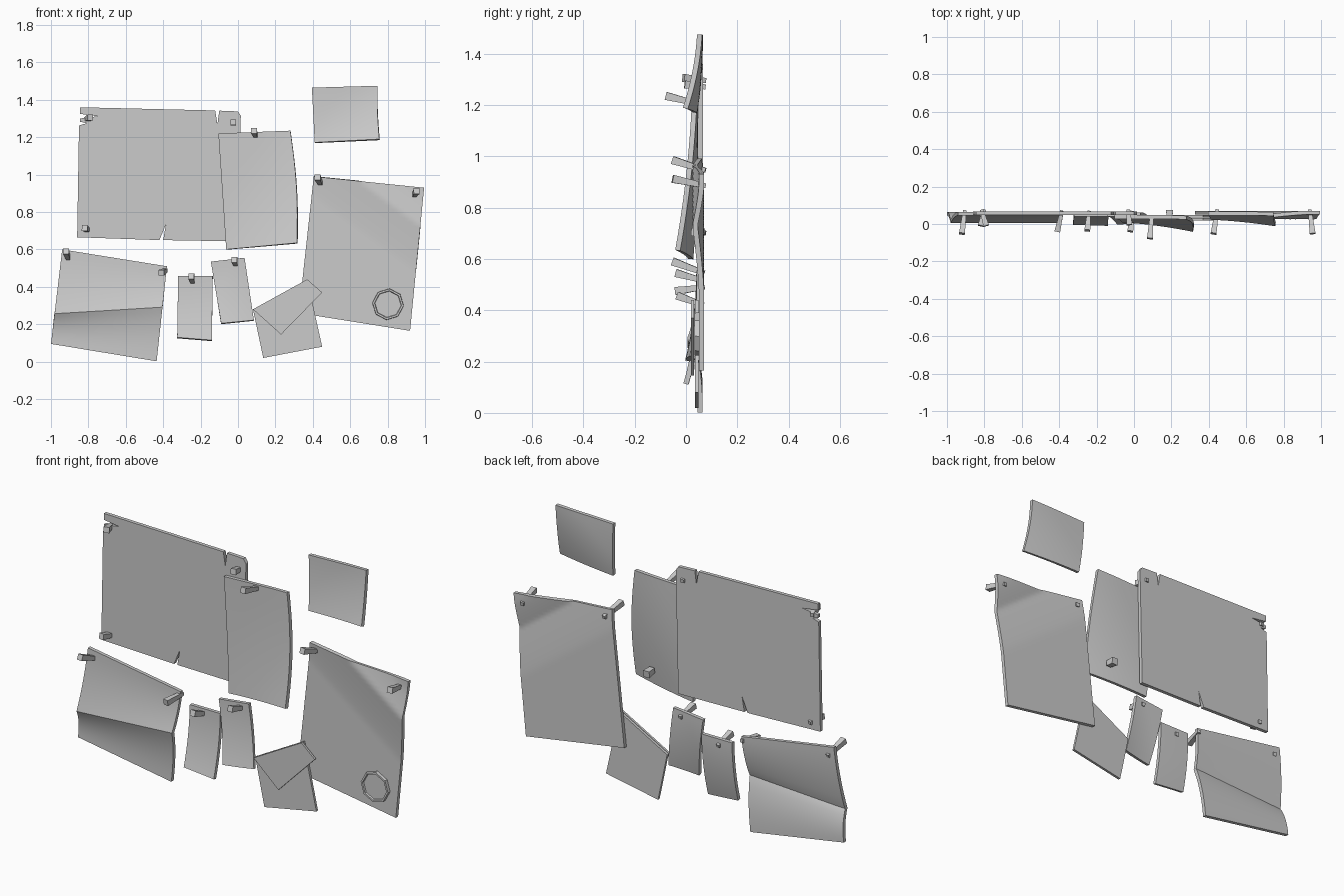
import bpy, bmesh, math
from mathutils import Matrix, Vector

cube = bpy.data.objects.get("Cube")
if cube:
    bpy.data.objects.remove(cube)

grey = bpy.data.materials.new("plain_grey")
grey.use_nodes = True
grey.diffuse_color = (0.6, 0.6, 0.6, 1)
grey.node_tree.nodes["Principled BSDF"].inputs["Base Color"].default_value = (0.6, 0.6, 0.6, 1)


def finish(name, bm, thick=0, smooth=False):
    """Turn a bmesh into an object; sheets get their thickness towards the back."""
    mesh = bpy.data.meshes.new(name)
    bm.to_mesh(mesh)
    bm.free()
    mesh.materials.append(grey)
    ob = bpy.data.objects.new(name, mesh)
    bpy.context.collection.objects.link(ob)
    if thick:
        mod = ob.modifiers.new("thickness", 'SOLIDIFY')
        mod.thickness = thick
        mod.offset = -1
        bpy.context.view_layer.objects.active = ob
        bpy.ops.object.modifier_apply(modifier=mod.name)
    # Shade after thickening, so that the paper rims stay crisp
    if smooth:
        ob.data.shade_smooth()
        ob.data.set_sharp_from_angle(angle=math.radians(22))
    else:
        ob.data.shade_flat()
    return ob


def sheet(name, corners, depth, n=12, bow=0, warp=lambda u, t: t):
    """Curved paper; corners run bottom left, bottom right, top right, top left."""
    bl, br, tr, tl = [Vector(c) for c in corners]
    bm = bmesh.new()
    rows = []
    for j in range(n + 1):
        row = []
        for i in range(n + 1):
            u = i / n
            v = warp(u, j / n)
            p = bl.lerp(br, u).lerp(tl.lerp(tr, u), v)
            x = p.x + bow * u * math.sin(math.pi * v)
            row.append(bm.verts.new((x, depth(u, v, x, p.y), p.y)))
        rows.append(row)
    for a, b in zip(rows, rows[1:]):
        for i in range(n):
            bm.faces.new((a[i], a[i + 1], b[i + 1], b[i]))
    return finish(name, bm, thick=0.02, smooth=True)


def flat(name, outline, y, thick):
    """Flat paper cut to an outline, listed anticlockwise from the front."""
    bm = bmesh.new()
    bm.faces.new([bm.verts.new((x, y, z)) for x, z in outline])
    return finish(name, bm, thick)


def curl(y, left, right):
    """Bottom edge lifting forward, with a further curl into the right corner."""
    def depth(u, v, x, z):
        corner = max(0, (u + 1 - v - 0.6) / 1.4)
        return y - left * (1 - v) ** 2 - (right - left) * corner ** 2
    return depth


def pin(name, head, base, r=0.022, taper=0.6):
    """Tapered four-sided pin, wide at the head."""
    head, base = Vector(head), Vector(base)
    bm = bmesh.new()
    bmesh.ops.create_cone(bm, cap_ends=True, segments=4, radius1=r * taper, radius2=r,
                          depth=(head - base).length,
                          matrix=Matrix.Rotation(math.pi / 4, 4, 'Z'))
    ob = finish(name, bm)
    ob.rotation_mode = 'QUATERNION'
    ob.rotation_quaternion = (head - base).to_track_quat('Z', 'Y')
    ob.location = (head + base) / 2


# Large torn poster
flat("large_torn_poster", [
    (-0.86, 0.665), (-0.42, 0.65), (-0.385, 0.735), (-0.4, 0.65), (0.0, 0.643),
    (0.015, 1.315), (0.0, 1.338), (-0.1, 1.342), (-0.11, 1.27), (-0.122, 1.343),
    (-0.845, 1.36), (-0.845, 1.325), (-0.75, 1.312), (-0.845, 1.3),
    (-0.845, 1.283), (-0.81, 1.275), (-0.85, 1.262)], 0.047, 0.02)

# Pages with lifted bottom edges
sheet("middle_page", [(-0.063, 0.6), (0.315, 0.635), (0.28, 1.235), (-0.105, 1.22)],
      curl(0.028, 0.015, 0.07), bow=0.015)
sheet("upper_square_note", [(0.41, 1.172), (0.755, 1.19), (0.745, 1.475), (0.395, 1.465)],
      curl(0.046, 0.02, 0.058), bow=-0.004)
sheet("narrow_note_left", [(-0.325, 0.13), (-0.14, 0.115), (-0.135, 0.457), (-0.32, 0.457)],
      curl(0.04, 0.045, 0.05))
sheet("narrow_note_right", [(-0.09, 0.205), (0.085, 0.222), (0.035, 0.555), (-0.145, 0.535)],
      curl(0.04, 0.045, 0.025))


# Right poster with a soft diagonal crease across its upper corner
def corner_crease(u, v, x, z):
    d = (Vector((x, z)) - Vector((0.66, 0.96))).dot(Vector((0.59, 0.81)))
    reach = 0.13 if d > 0 else 0.22
    return 0.05 - 0.025 * max(0, 1 - abs(d) / reach) ** 1.3


sheet("right_poster", [(0.325, 0.26), (0.92, 0.165), (0.995, 0.93), (0.405, 0.99)],
      corner_crease, n=40)


# Folded leaflet with a ridge across its middle
def ridge(u):
    return 0.32 + 0.25 * u


def ridge_warp(u, t):
    c = ridge(u)
    return 2 * t * c if t < 0.5 else c + (2 * t - 1) * (1 - c)


def ridge_depth(u, v, x, z):
    c = ridge(u)
    near = (v / c) ** 2.4 if v < c else ((1 - v) / (1 - c)) ** 2
    return 0.045 - 0.04 * near


sheet("folded_leaflet", [(-1.0, 0.095), (-0.435, 0.002), (-0.38, 0.51), (-0.94, 0.6)],
      ridge_depth, n=20, warp=ridge_warp)

# Letter with its top folded over
flat("letter_body", [(0.08, 0.28), (0.135, 0.02), (0.45, 0.08), (0.37, 0.44)], 0.035, 0.014)
flat("letter_flap", [(0.08, 0.28), (0.23, 0.145), (0.45, 0.37), (0.37, 0.44)], 0.02, 0.012)

# Octagonal seal with a recessed face
bm = bmesh.new()
bmesh.ops.create_cone(bm, cap_ends=True, segments=8, radius1=0.085, radius2=0.083, depth=0.022)
front = [f for f in bm.faces if f.normal.z > 0.9]
bmesh.ops.inset_region(bm, faces=front, thickness=0.01)
bmesh.ops.inset_region(bm, faces=front, thickness=0.003, depth=-0.008)
seal = finish("octagonal_seal", bm)
seal.rotation_euler = (math.pi / 2, 0.1, 0)
seal.location = (0.802, 0.044, 0.307)

# Pins: head position, then where the tip leaves the back
pins = [
    ("poster_pin_top_left", (-0.79, -0.01, 1.305), (-0.815, 0.076, 1.295)),
    ("poster_pin_top_right", (-0.025, -0.005, 1.28), (-0.03, 0.076, 1.27)),
    ("poster_pin_bottom", (-0.82, -0.01, 0.715), (-0.8, 0.076, 0.7)),
    ("middle_page_pin", (0.085, -0.078, 1.235), (0.095, 0.045, 1.205)),
    ("right_poster_pin_left", (0.425, -0.052, 0.985), (0.445, 0.076, 0.945)),
    ("right_poster_pin_right", (0.955, -0.052, 0.912), (0.94, 0.076, 0.885)),
    ("leaflet_pin_left", (-0.92, -0.052, 0.59), (-0.905, 0.071, 0.545)),
    ("leaflet_pin_right", (-0.41, -0.04, 0.475), (-0.385, 0.071, 0.49)),
    ("narrow_left_pin", (-0.25, -0.035, 0.457), (-0.24, 0.068, 0.42)),
    ("narrow_right_pin", (-0.02, -0.04, 0.545), (-0.01, 0.068, 0.515)),
]
for name, head, base in pins:
    pin(name, head, base)
pin("middle_page_rear_pin", (0.19, 0.072, 0.7), (0.19, 0.02, 0.705), r=0.026, taper=0.8)
